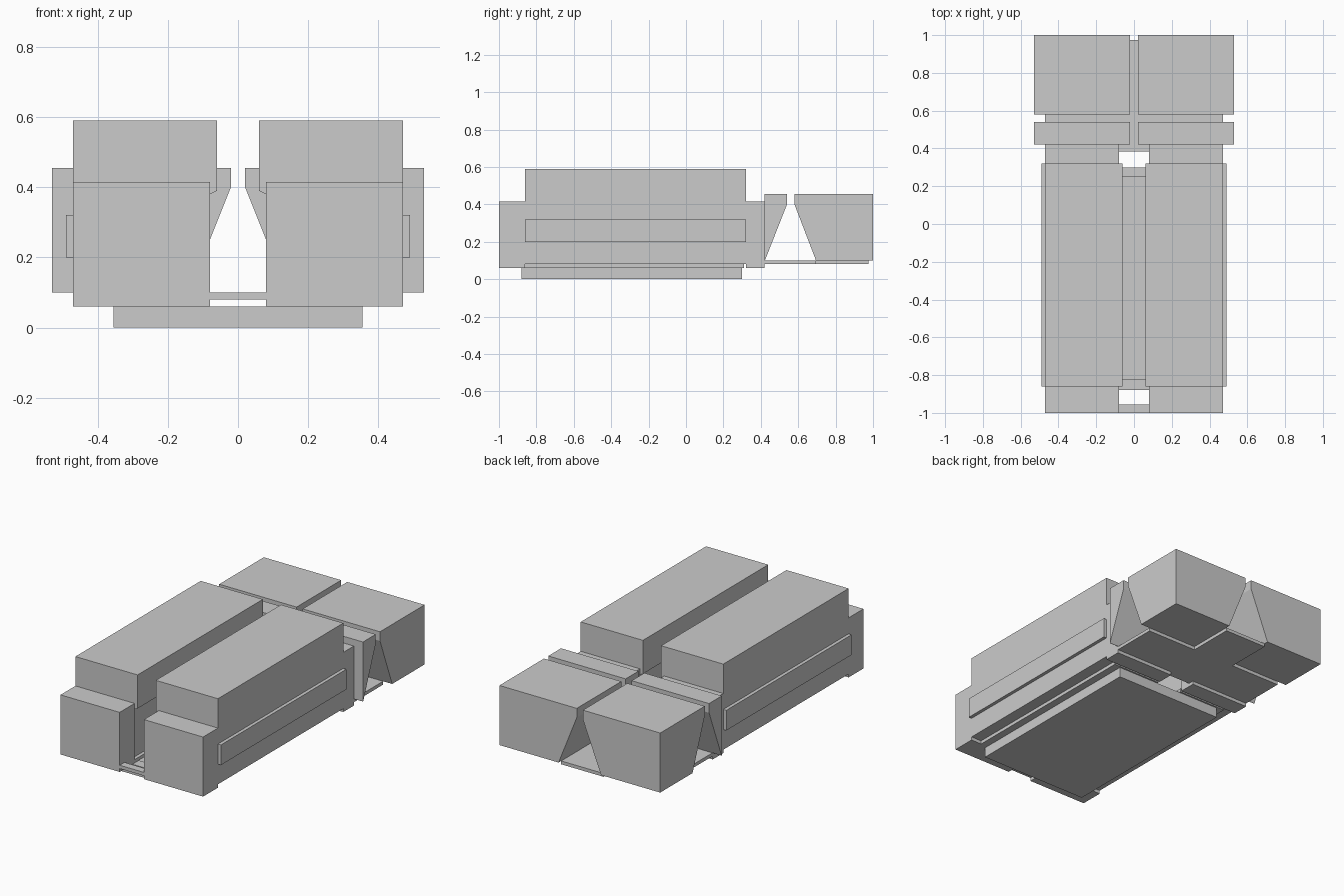
import bpy, bmesh

if "Cube" in bpy.data.objects:
    bpy.data.objects.remove(bpy.data.objects["Cube"])


def mesh_object(name, verts, faces):
    me = bpy.data.meshes.new(name)
    bm = bmesh.new()
    vs = [bm.verts.new(v) for v in verts]
    for f in faces:
        bm.faces.new([vs[i] for i in f])
    bmesh.ops.recalc_face_normals(bm, faces=bm.faces)
    bm.to_mesh(me)
    bm.free()
    ob = bpy.data.objects.new(name, me)
    bpy.context.collection.objects.link(ob)
    return ob


def loft(name, rings):
    """Closed solid through rings of equal point count."""
    n = len(rings[0])
    faces = [list(range(n)), [(len(rings) - 1) * n + i for i in range(n)]]
    for k in range(len(rings) - 1):
        for i in range(n):
            j = (i + 1) % n
            faces.append([k * n + i, k * n + j, (k + 1) * n + j, (k + 1) * n + i])
    return mesh_object(name, [p for r in rings for p in r], faces)


def rect(x0, x1, y0, y1, z):
    return [(x0, y0, z), (x1, y0, z), (x1, y1, z), (x0, y1, z)]


def box(name, x0, x1, y0, y1, z0, z1):
    return loft(name, [rect(x0, x1, y0, y1, z0), rect(x0, x1, y0, y1, z1)])


def extrude_y(name, profile, y0, y1):
    return loft(name, [[(x, y, z) for x, z in profile] for y in (y0, y1)])


# base tray with a shallow recess
box("base_floor", -0.355, 0.355, -0.88, 0.30, 0, 0.02)
for y0, y1, n in ((-0.88, -0.82, "front"), (0.25, 0.30, "back")):
    box("base_rim_" + n, -0.355, 0.355, y0, y1, 0.02, 0.06)

# cross-shaped floor plate and front strip
outline = [(-0.14, 0.385), (0.14, 0.385), (0.14, 0.42), (0.47, 0.42), (0.47, 0.695), (0.14, 0.695),
           (0.14, 0.975), (-0.14, 0.975), (-0.14, 0.695), (-0.47, 0.695), (-0.47, 0.42), (-0.14, 0.42)]
loft("cross_floor", [[(x, y, z) for x, y in outline] for z in (0.08, 0.10)])
box("front_strip", -0.14, 0.14, -1.0, -0.955, 0.08, 0.10)

# right-hand parts, mirrored to the left
parts = []
parts.append(extrude_y("long_body", [(0.06, 0.59), (0.06, 0.39), (0.10, 0.37), (0.10, 0.08),
                                     (0.47, 0.08), (0.47, 0.59)], -0.86, 0.32))
parts.append(box("body_seat_plate", 0.08, 0.40, -0.87, 0.31, 0.06, 0.08))
parts.append(box("base_rim_side", 0.305, 0.355, -0.82, 0.25, 0.02, 0.06))
parts.append(box("front_end_block", 0.08, 0.47, -1.0, -0.86, 0.06, 0.415))
parts.append(box("back_end_block", 0.08, 0.47, 0.32, 0.42, 0.06, 0.415))
parts.append(box("side_rail", 0.47, 0.49, -0.86, 0.32, 0.20, 0.32))

# rear blocks, undercut along the cross-shaped gap
parts.append(loft("narrow_rear_block", [rect(0.14, 0.53, 0.42, 0.422, 0.10),
                                        rect(0.02, 0.53, 0.42, 0.54, 0.40),
                                        rect(0.02, 0.53, 0.42, 0.54, 0.455)]))
parts.append(loft("large_rear_block", [rect(0.14, 0.53, 0.695, 1.0, 0.10),
                                       rect(0.02, 0.53, 0.58, 1.0, 0.40),
                                       rect(0.02, 0.53, 0.58, 1.0, 0.455)]))
for ob in parts:
    ob.modifiers.new("mirror", 'MIRROR').use_mirror_merge = False
